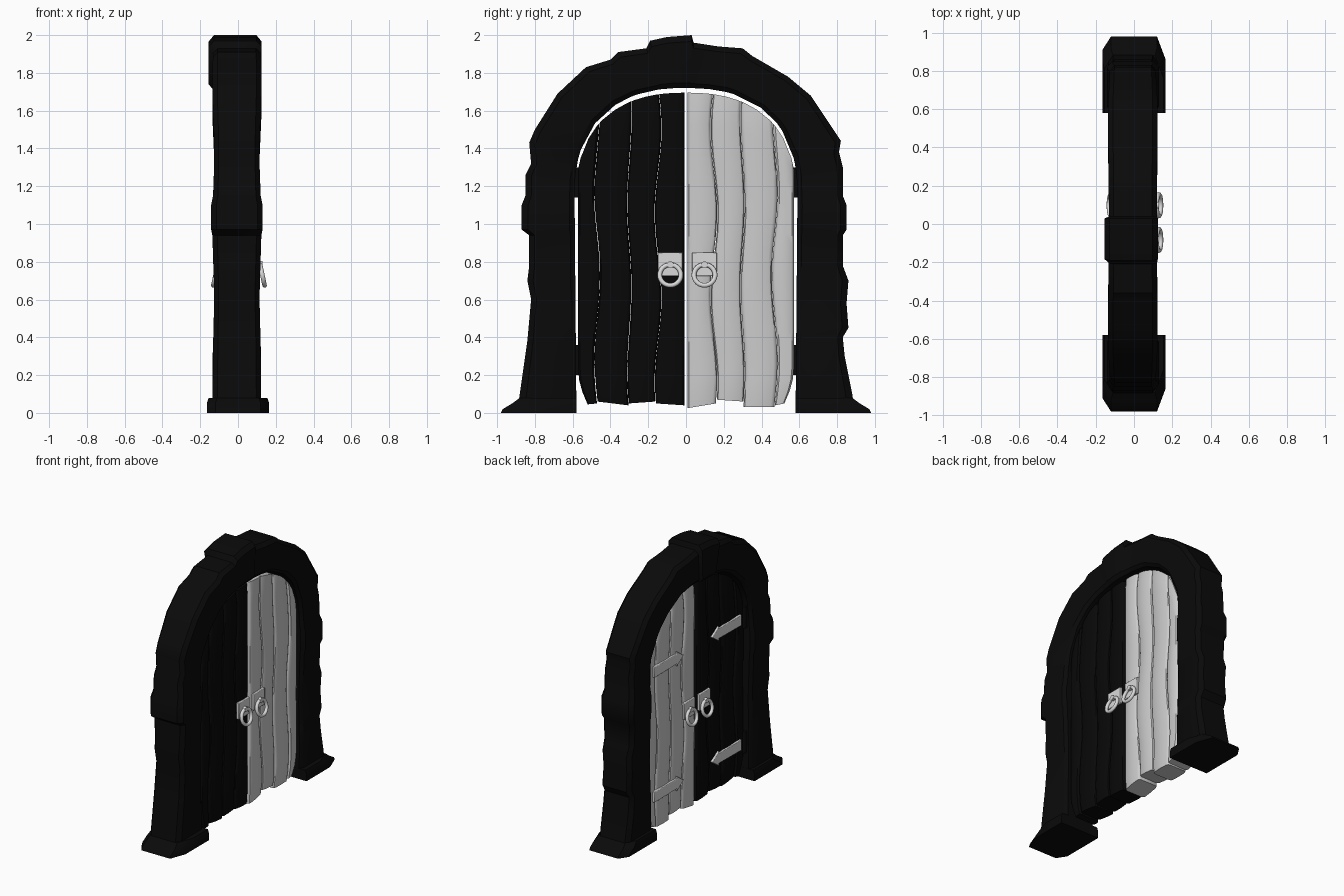
import bpy
import bmesh
import math

if "Cube" in bpy.data.objects:
    bpy.data.objects.remove(bpy.data.objects["Cube"], do_unlink=True)


def make_material(name, value):
    mat = bpy.data.materials.new(name)
    mat.use_nodes = True
    colour = (value, value, value, 1)
    mat.diffuse_color = colour
    mat.node_tree.nodes["Principled BSDF"].inputs["Base Color"].default_value = colour
    return mat


stone = make_material("black stone", 0.003)
dark_wood = make_material("black wood", 0.0025)
pale_wood = make_material("pale grey wood", 0.6)
metal = make_material("light grey metal", 0.7)


def finish(obj, name, mat, angle=35):
    obj.name = name
    obj.data.name = name
    obj.data.materials.append(mat)
    bpy.ops.object.select_all(action="DESELECT")
    obj.select_set(True)
    bpy.context.view_layer.objects.active = obj
    bpy.ops.object.shade_smooth_by_angle(angle=math.radians(angle))
    return obj


def loft(name, rings, mat, bevel=0):
    """Skin a row of equal-sized rings and cap both ends."""
    bm = bmesh.new()
    rows = [[bm.verts.new(p) for p in ring] for ring in rings]
    count = len(rows[0])
    for a, b in zip(rows, rows[1:]):
        for i in range(count):
            j = (i + 1) % count
            bm.faces.new((a[i], a[j], b[j], b[i]))
    bm.faces.new(rows[0])
    bm.faces.new(rows[-1])
    bmesh.ops.recalc_face_normals(bm, faces=bm.faces)
    mesh = bpy.data.meshes.new(name)
    bm.to_mesh(mesh)
    bm.free()
    obj = bpy.data.objects.new(name, mesh)
    bpy.context.collection.objects.link(obj)
    if bevel:
        mod = obj.modifiers.new("Soft edges", "BEVEL")
        mod.width = bevel
        mod.segments = 2
    return finish(obj, name, mat)


def prism(name, outline, x0, x1, mat, bevel=0):
    return loft(name, [[(x, y, z) for y, z in outline] for x in (x0, x1)], mat, bevel)


SPRING = 1.15  # height where the arch starts to curve
POWER = 2.4


# Stone arch: rough outer outline in hundredths, smooth inner opening
outer = [(-89, 3), (-88, 10), (-84, 38), (-82, 60), (-84, 70), (-83, 78),
         (-83, 94), (-87, 97), (-87, 110), (-85, 115), (-85, 126), (-82, 132),
         (-83, 143), (-80, 150), (-68, 169), (-53, 183), (-40, 187),
         (-36, 191), (-21, 193), (-19, 197), (-10, 199), (3, 200), (4, 196),
         (17, 194), (30, 193), (35, 189), (54, 178), (66, 168), (70, 162),
         (82, 144), (81, 138), (83, 130), (83, 115), (85, 110), (85, 97),
         (83, 94), (83, 78), (86, 70), (85, 58), (86, 45), (83, 40),
         (84, 30), (88, 10), (89, 3)]


def opening(y, z):
    if z < SPRING:
        return math.copysign(0.58 + 0.01 * z / SPRING, y), z
    a = math.atan2(z - SPRING, y)
    c, s = math.cos(a), math.sin(a)
    r = (abs(c / 0.59) ** POWER + abs(s / 0.57) ** POWER) ** (-1 / POWER)
    return r * c, SPRING + r * s


def arch_ring(y, z):
    keystone = z > 1.965
    band = 0.96 < z < 1.12
    depth = 0.14 if keystone else 0.136 if band else 0.125 + 0.005 * math.sin(z * 8)
    centre = -0.015 if keystone else -0.006
    iy, iz = opening(y, z)
    section = [(0, 0.8), (0.12, 1), (0.9, 1), (1, 0.85),
               (1, -0.85), (0.9, -1), (0.12, -1), (0, -0.8)]
    return [(centre + depth * k, y + (iy - y) * w, z + (iz - z) * w) for w, k in section]


loft("stone_arch", [arch_ring(y / 100, z / 100) for y, z in outer], stone)


# Flared foot stone under each side
def foot_ring(side, z, reach, half):
    pts = [(half, 0.58), (half, reach - 0.12), (half - 0.045, reach),
           (0.045 - half, reach), (-half, reach - 0.07), (-half, 0.58)]
    return [(x, side * y, z) for x, y in pts]


for side, label in ((1, "left"), (-1, "right")):
    loft(f"{label}_foot_stone",
         [foot_ring(side, 0, 0.98, 0.165), foot_ring(side, 0.02, 0.97, 0.165),
          foot_ring(side, 0.05, 0.92, 0.165), foot_ring(side, 0.08, 0.88, 0.155)], stone)


# Door leaves: four wavy planks each, trimmed to the arch
def leaf_top(y):
    ratio = min(abs(y) / 0.58, 0.985)
    return SPRING + 0.545 * (1 - ratio ** POWER) ** (1 / POWER)


seams = [0.008, 0.148, 0.3, 0.47, 0.572]
waves = [0, 0.018, 0.011, 0.015, 0]
ROWS = 20
CENTRE_X, HALF_X = 0.005, 0.09
profile = [(0, 0.8), (0.04, 0.93), (0.12, 1), (0.5, 1.03), (0.88, 1), (0.96, 0.93), (1, 0.8)]
plank_section = profile + [(u, -k) for u, k in reversed(profile)]


def seam(i, z):
    return seams[i] + waves[i] * math.cos(7 * (z - 0.1) - i * 0.4)


def plank(name, side, i, low, high, mat):
    rings = []
    for row in range(ROWS + 1):
        t = row / ROWS
        edges = [seam(j, low + t * (leaf_top(seams[j]) - low)) for j in (i, i + 1)]
        left, right = edges[0] + 0.001, edges[1] - 0.001
        if i == 3:
            right -= 0.05 * max(0, 1 - t / 0.15) ** 2
        inset = 0.93 if row in (0, ROWS) else 1
        ring = []
        for u, k in plank_section:
            y = left + (right - left) * u
            base = low + (high - low) * u
            ring.append((CENTRE_X + HALF_X * k * inset, side * y,
                         base + t * (leaf_top(y) - base)))
        rings.append(ring)
    loft(name, rings, mat)


leaves = [(1, "left", pale_wood, [(0.025, 0.05), (0.07, 0.06), (0.03, 0.03), (0.04, 0.05)]),
          (-1, "right", dark_wood, [(0.04, 0.05), (0.06, 0.05), (0.04, 0.06), (0.05, 0.045)])]

for side, label, wood, bottoms in leaves:
    for i, (low, high) in enumerate(bottoms):
        plank(f"{label}_door_plank_{i + 1}", side, i, low, high, wood)

    # Arrow-ended hinge straps on the back, with dark knuckles at the jamb
    for level, z in (("upper", 1.22), ("lower", 0.28)):
        half = [(0.52, 0.04), (0.25, 0.036), (0.25, 0.055)]
        outline = half + [(0.17, 0)] + [(y, -h) for y, h in reversed(half)]
        prism(f"{label}_{level}_hinge_strap",
              [(side * y, z + h) for y, h in outline], -0.08, -0.102, metal, 0.004)
        bpy.ops.mesh.primitive_cylinder_add(vertices=16, radius=0.03, depth=0.16,
                                            location=(-0.07, side * 0.575, z))
        finish(bpy.context.object, f"{label}_{level}_hinge_knuckle", stone)


# Pull handles on both faces of both leaves: plate, boss and tilted ring
def handle(name, face, y):
    def x(offset):
        return CENTRE_X + face * (HALF_X + offset)

    plate = [(y - 0.065, 0.725), (y + 0.065, 0.725), (y + 0.065, 0.85), (y - 0.065, 0.85)]
    prism(f"{name}_plate", plate, x(-0.005), x(0.016), metal, 0.004)
    bpy.ops.mesh.primitive_cylinder_add(vertices=16, radius=0.018, depth=0.035,
                                        location=(x(0.018), y, 0.785),
                                        rotation=(0, math.pi / 2, 0))
    finish(bpy.context.object, f"{name}_boss", metal)
    bpy.ops.mesh.primitive_torus_add(major_radius=0.056, minor_radius=0.0125,
                                     major_segments=32, minor_segments=10,
                                     location=(x(0.034), y, 0.73),
                                     rotation=(0, face * 1.36, 0))
    finish(bpy.context.object, f"{name}_ring", metal, 60)


for face, where in ((1, "outer"), (-1, "inner")):
    handle(f"left_{where}_handle", face, 0.098)
    handle(f"right_{where}_handle", face, -0.083)
